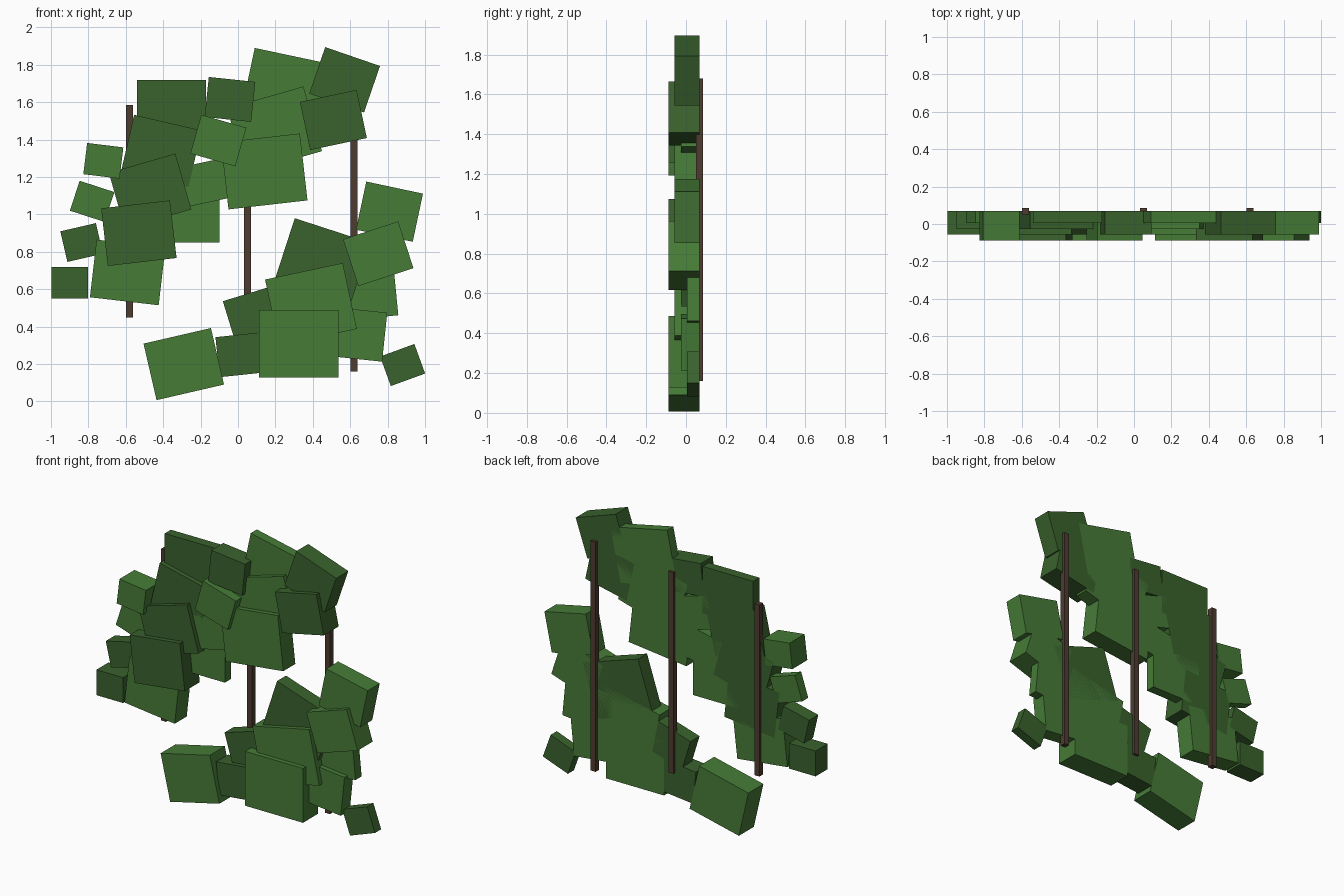
import bpy
from math import radians

default_cube = bpy.data.objects.get("Cube")
if default_cube:
    bpy.data.objects.remove(default_cube, do_unlink=True)


def make_material(name, color):
    material = bpy.data.materials.new(name)
    material.use_nodes = True
    material.diffuse_color = color
    material.node_tree.nodes["Principled BSDF"].inputs["Base Color"].default_value = color
    return material


leaf = make_material("leaf green", (0.061, 0.2, 0.038, 1))
shade = make_material("dark leaf green", (0.042, 0.122, 0.026, 1))
bark = make_material("bark brown", (0.076, 0.045, 0.03, 1))

BACK = 0.069         # shared back plane of the foliage
THINNEST = 0.064     # depth of the lowest foliage layer
LAYER_STEP = 0.031   # extra depth of each further layer


def add_box(name, center, size, material, tilt=0):
    """Box tilted counter-clockwise as seen from the front."""
    bpy.ops.mesh.primitive_cube_add(size=1, location=center, rotation=(0, -radians(tilt), 0))
    box = bpy.context.object
    box.name = name
    box.scale = size
    box.data.materials.append(material)
    return box


def add_foliage(name, width, height, blocks):
    """Blocks of one size: material, x, z, tilt and layer."""
    for material, x, z, tilt, layer in blocks:
        depth = THINNEST + LAYER_STEP * layer
        add_box(name, (x, BACK - depth / 2, z), (width, depth, height), material, tilt)


# Foliage blocks, from the largest size to the smallest
add_foliage("huge_leaf_block", 0.425, 0.36, [
    (leaf, 0.26, 1.67, -12, 0),
    (leaf, 0.195, 1.453, 16, 1),
    (leaf, 0.14, 1.23, 6.5, 2),
    (shade, 0.45, 0.743, -18, 1),
    (leaf, 0.39, 0.52, 12, 2),
    (leaf, 0.325, 0.308, 0, 3),
])

add_foliage("large_leaf_block", 0.37, 0.31, [
    (shade, -0.355, 1.565, 0, 0),
    (shade, -0.41, 1.34, -13, 1),
    (shade, -0.47, 1.125, 16, 2),
    (shade, -0.53, 0.9, 6.6, 3),
    (leaf, -0.59, 0.69, -6.6, 2),
    (leaf, -0.285, 1.005, 0, 0),
    (leaf, -0.29, 0.2, 13, 3),
])

add_foliage("medium_leaf_block", 0.31, 0.263, [
    (shade, 0.57, 1.72, -19, 2),
    (shade, 0.51, 1.505, 12, 3),
    (leaf, 0.81, 1.015, -12, 2),
    (leaf, 0.75, 0.79, 18, 3),
    (leaf, 0.69, 0.577, 5.6, 0),
    (leaf, 0.63, 0.36, -6, 1),
])

add_foliage("small_leaf_block", 0.25, 0.215, [
    (shade, -0.043, 1.615, -6, 2),
    (leaf, -0.105, 1.395, -16, 3),
    (leaf, -0.18, 1.17, 12, 1),
    (shade, 0.07, 0.47, 17, 1),
    (shade, 0.015, 0.25, 6, 2),
])

add_foliage("tiny_leaf_block", 0.195, 0.168, [
    (leaf, -0.72, 1.287, -7, 3),
    (leaf, -0.78, 1.07, -18, 0),
    (shade, -0.836, 0.85, 13, 1),
    (shade, -0.9, 0.635, 0, 2),
    (shade, 0.88, 0.195, 20, 0),
])

# Upright stems running up the back
for name, x, bottom, top in [
    ("right_stem", -0.58, 0.45, 1.585),
    ("middle_stem", 0.05, 0.3, 1.63),
    ("left_stem", 0.62, 0.16, 1.68),
]:
    add_box(name, (x, 0.068, (bottom + top) / 2), (0.037, 0.037, top - bottom), bark)
